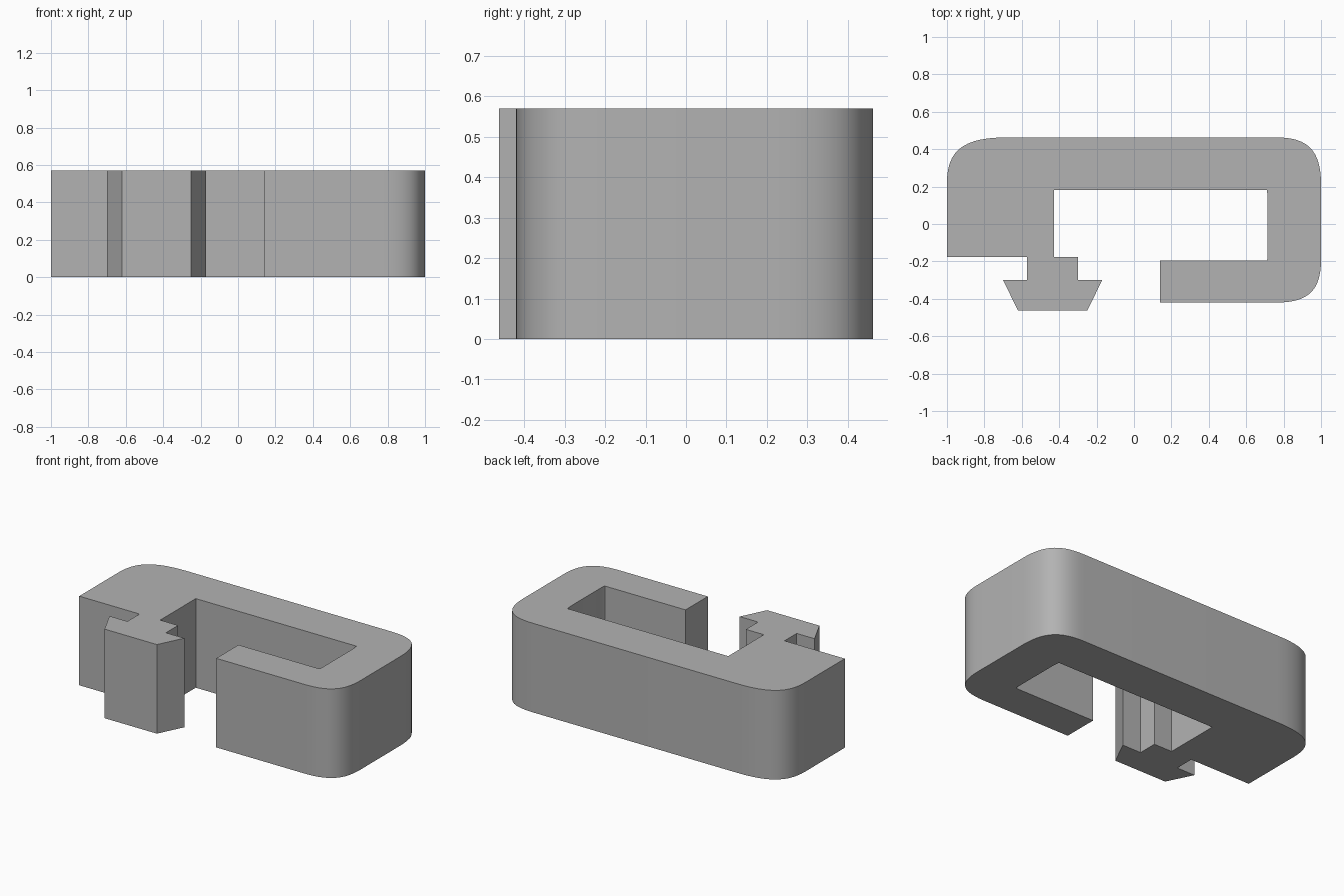
import bpy, bmesh
from mathutils import Vector
from mathutils.geometry import interpolate_bezier

HEIGHT = 0.57

old = bpy.data.objects.get("Cube")
if old:
    bpy.data.objects.remove(old, do_unlink=True)


def corner(start, tip, end, pull=0.72, steps=14):
    """Rounded corner from start to end, bulging towards tip."""
    a, t, b = (Vector((*p, 0)) for p in (start, tip, end))
    pts = interpolate_bezier(a, a.lerp(t, pull), b.lerp(t, pull), b, steps)
    return [(p.x, p.y) for p in pts]


def extrude_profile(name, outline, height, material):
    bm = bmesh.new()
    base = bm.faces.new([bm.verts.new((x, y, 0)) for x, y in outline])
    top = bmesh.ops.extrude_face_region(bm, geom=[base], use_keep_orig=True)["geom"]
    bmesh.ops.translate(bm, vec=(0, 0, height),
                        verts=[v for v in top if isinstance(v, bmesh.types.BMVert)])
    bmesh.ops.recalc_face_normals(bm, faces=bm.faces)
    mesh = bpy.data.meshes.new(name)
    bm.to_mesh(mesh)
    bm.free()
    mesh.materials.append(material)
    obj = bpy.data.objects.new(name, mesh)
    bpy.context.collection.objects.link(obj)
    return obj


grey = bpy.data.materials.new("plain grey")
grey.use_nodes = True
colour = (0.45, 0.45, 0.45, 1)
grey.diffuse_color = colour
grey.node_tree.nodes["Principled BSDF"].inputs["Base Color"].default_value = colour

# Outer wall: back left-hand corner round to the tip of the short arm
outer = (corner((-1, 0.22), (-1, 0.463), (-0.68, 0.463))
         + corner((0.76, 0.463), (1, 0.463), (1, 0.21))
         + corner((1, -0.19), (1, -0.42), (0.76, -0.42))
         + [(0.14, -0.42), (0.14, -0.195)])

# Inner slot, with slightly eased corners at its closed end
slot = [(0.71, -0.195), (0.715, -0.185), (0.715, 0.15), (0.71, 0.183), (-0.427, 0.183)]

# Stem and flared catch on the front of the thick arm
catch = [(-0.427, -0.177), (-0.3, -0.177), (-0.3, -0.3), (-0.17, -0.3),
         (-0.25, -0.463), (-0.62, -0.463), (-0.7, -0.3), (-0.573, -0.3),
         (-0.573, -0.177), (-1, -0.177)]

clip = extrude_profile("clip_body", outer + slot + catch, HEIGHT, grey)

# Smooth the rounded corners, keep the other edges sharp
bpy.ops.object.select_all(action="DESELECT")
clip.select_set(True)
bpy.context.view_layer.objects.active = clip
bpy.ops.object.shade_smooth_by_angle(angle=0.52)
